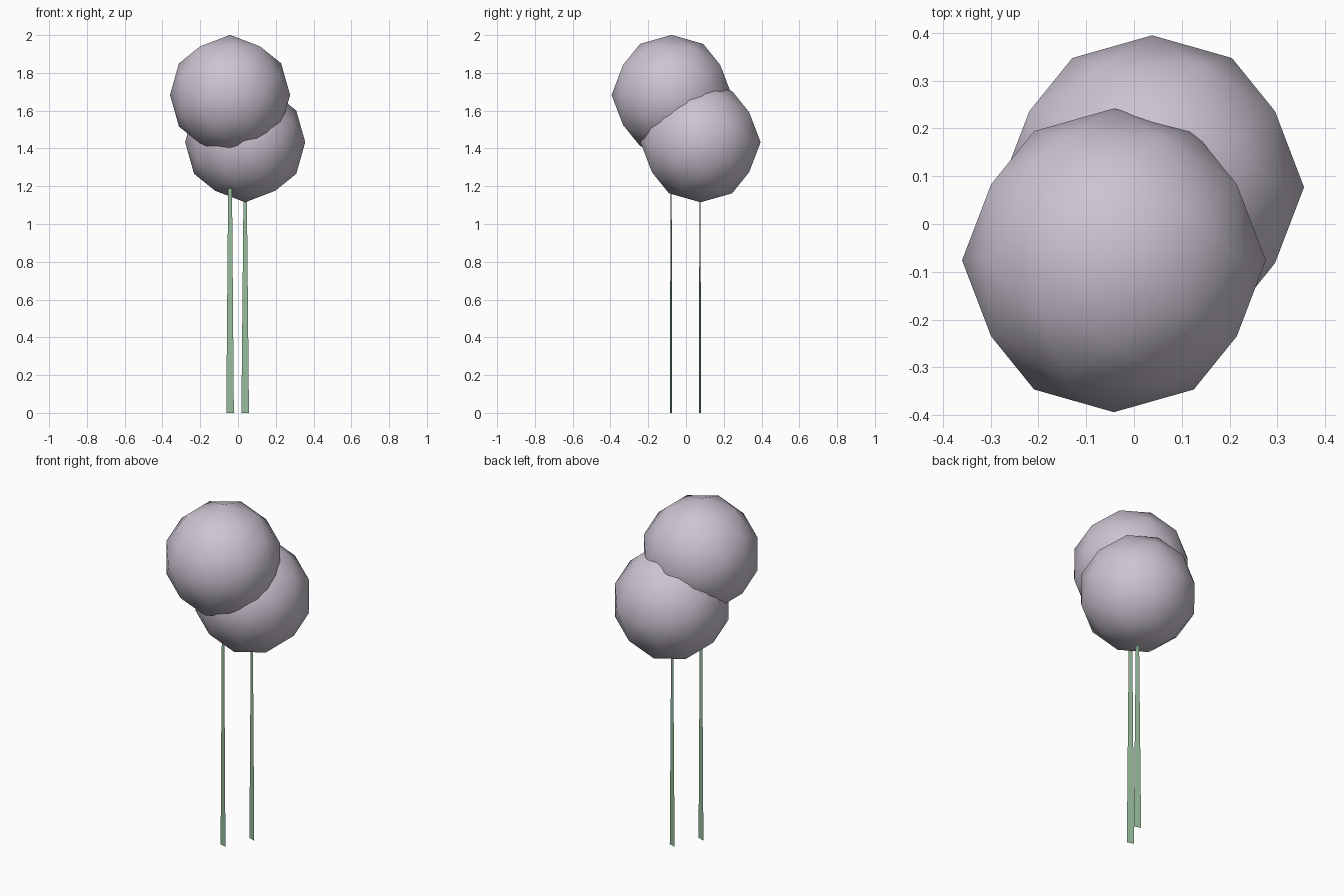
import bpy, bmesh, math
from mathutils import Vector

if "Cube" in bpy.data.objects:
    bpy.data.objects.remove(bpy.data.objects["Cube"])

PHI = (1 + math.sqrt(5)) / 2


def material(name, color):
    m = bpy.data.materials.new(name)
    m.diffuse_color = (*color, 1)
    m.use_nodes = True
    m.node_tree.nodes["Principled BSDF"].inputs["Base Color"].default_value = m.diffuse_color
    return m


def add_object(name, bm, mat, location):
    mesh = bpy.data.meshes.new(name)
    bm.to_mesh(mesh)
    bm.free()
    mesh.materials.append(mat)
    ob = bpy.data.objects.new(name, mesh)
    ob.location = location
    bpy.context.collection.objects.link(ob)
    return ob


def ball(name, mat, center, radius):
    """Icosahedron split once, with edge midpoints lying on the x, y and z axes."""
    corners = []
    for a in (-1, 1):
        for b in (-PHI, PHI):
            corners += [Vector((a, b, 0)), Vector((0, a, b)), Vector((b, 0, a))]
    mids = [(p + q) / 2 for i, p in enumerate(corners) for q in corners[:i]
            if (p - q).length < 2.1]
    bm = bmesh.new()
    for p in corners + mids:
        bm.verts.new(p.normalized() * radius)
    bmesh.ops.convex_hull(bm, input=bm.verts)
    bmesh.ops.recalc_face_normals(bm, faces=bm.faces)
    for f in bm.faces:
        f.smooth = True
    return add_object(name, bm, mat, center)


def stem(name, mat, x, y, height):
    """Flat tapering blade, turned slightly about its upright axis."""
    bm = bmesh.new()
    low, high = 0.021, 0.0065
    bm.faces.new([bm.verts.new(p) for p in (
        (-low, 0, 0), (low, 0, 0), (high, 0, height), (-high, 0, height))])
    ob = add_object(name, bm, mat, (x, y, 0))
    ob.rotation_euler.z = math.radians(-17)
    return ob


fluff = material("pale_lilac", (0.604, 0.552, 0.644))
green = material("soft_green", (0.305, 0.497, 0.328))

# Two round flower heads, each on its own stem
for label, x, y, z in (("tall", -0.042, -0.076, 1.683),
                       ("short", 0.038, 0.077, 1.433)):
    ball(label + "_flower_head", fluff, (x, y, z), 0.318)
    stem(label + "_stem", green, x, y - 0.003, z)
